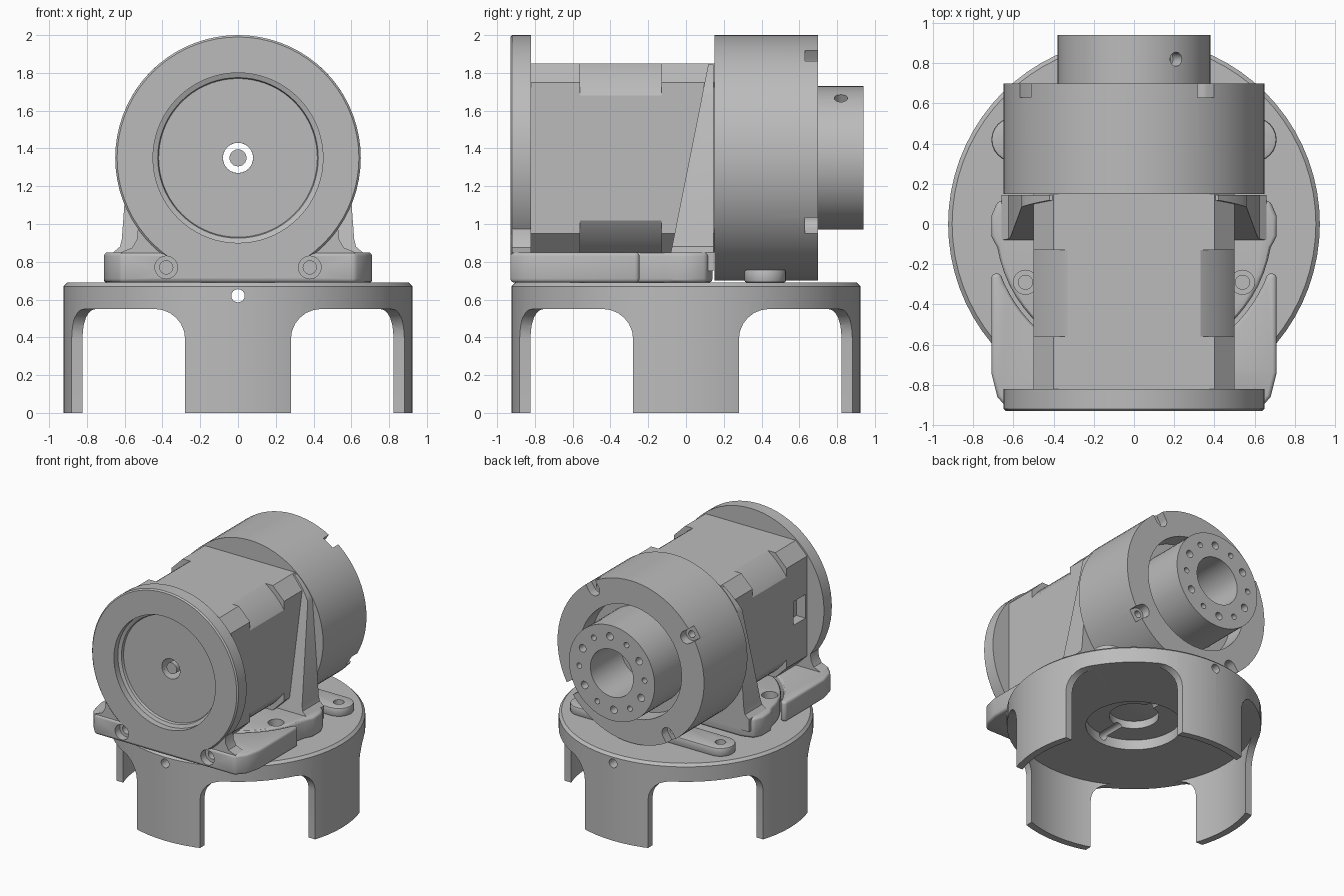
import bpy, bmesh
from math import sin, cos, pi, radians, sqrt
from mathutils import Vector, Matrix

cube = bpy.data.objects.get("Cube")
if cube:
    bpy.data.objects.remove(cube)

grey = bpy.data.materials.new("machined grey")
grey.use_nodes = True
grey.diffuse_color = (0.5, 0.5, 0.5, 1)
grey.node_tree.nodes["Principled BSDF"].inputs["Base Color"].default_value = grey.diffuse_color

AXIS_Z = 1.35   # height of the motor axis
parts = []


def finish(name, bm, keep=True):
    bmesh.ops.recalc_face_normals(bm, faces=bm.faces[:])
    mesh = bpy.data.meshes.new(name)
    bm.to_mesh(mesh)
    bm.free()
    ob = bpy.data.objects.new(name, mesh)
    mesh.materials.append(grey)
    bpy.context.collection.objects.link(ob)
    if keep:
        parts.append(ob)
    return ob


def lathe(name, profile, upright=False, keep=True, steps=72):
    """Revolve a closed (radius, height) loop about z, or about the motor axis."""
    bm = bmesh.new()
    rings = []
    for i in range(steps):
        c, s = cos(2 * pi * i / steps), sin(2 * pi * i / steps)
        rings.append([bm.verts.new((r * c, r * s, h) if upright else (r * c, h, AXIS_Z + r * s))
                      for r, h in profile])
    n = len(profile)
    for i in range(steps):
        a, b = rings[i], rings[(i + 1) % steps]
        for j in range(n):
            k = (j + 1) % n
            bm.faces.new((a[j], a[k], b[k], b[j]))
    return finish(name, bm, keep)


def prism(name, pts, axis, lo, hi, keep=True):
    """Extrude a 2D outline along one axis."""
    place = {"x": lambda p, d: (d, p[0], p[1]),
             "y": lambda p, d: (p[0], d, p[1]),
             "z": lambda p, d: (p[0], p[1], d)}[axis]
    bm = bmesh.new()
    a = [bm.verts.new(place(p, lo)) for p in pts]
    b = [bm.verts.new(place(p, hi)) for p in pts]
    bm.faces.new(a)
    bm.faces.new(b[::-1])
    for i in range(len(pts)):
        j = (i + 1) % len(pts)
        bm.faces.new((a[i], a[j], b[j], b[i]))
    return finish(name, bm, keep)


def rod(name, radius, start, end, keep=False, sides=24):
    p, q = Vector(start), Vector(end)
    turn = (q - p).to_track_quat("Z", "Y").to_matrix().to_4x4()
    bm = bmesh.new()
    bmesh.ops.create_cone(bm, cap_ends=True, segments=sides, radius1=radius, radius2=radius,
                          depth=(q - p).length, matrix=Matrix.Translation((p + q) / 2) @ turn)
    return finish(name, bm, keep)


def apply_modifier(ob, mod):
    bpy.context.view_layer.objects.active = ob
    bpy.ops.object.modifier_apply(modifier=mod.name)


def bevel(ob, width, segments):
    mod = ob.modifiers.new("round", "BEVEL")
    mod.width, mod.segments = width, segments
    mod.limit_method, mod.angle_limit = "ANGLE", radians(40)
    apply_modifier(ob, mod)


def cut(cutter, *targets):
    for ob in targets:
        mod = ob.modifiers.new("cut", "BOOLEAN")
        mod.operation, mod.solver, mod.object = "DIFFERENCE", "EXACT", cutter
        apply_modifier(ob, mod)
    bpy.data.objects.remove(cutter)


def mirrored(half):
    return half + [(-x, y) for x, y in reversed(half)]


def arc(r, a0, a1, n=14):
    angles = [radians(a0 + (a1 - a0) * i / n) for i in range(n + 1)]
    return [(r * cos(a), r * sin(a)) for a in angles]


# Round stand with four legs
stand = lathe("stand", [(.18, .69), (.905, .69), (.925, .67), (.925, 0), (.87, 0),
                        (.87, .55), (.35, .55), (.35, .63), (.18, .63)], upright=True)
for sx in (1, -1):
    for sy in (1, -1):
        square = [(sx * .28, sy * .28), (sx * 1.4, sy * .28), (sx * 1.4, sy * 1.4), (sx * .28, sy * 1.4)]
        gap = prism("leg_gap", square, "z", -.6, .55, keep=False)
        bevel(gap, .16, 6)
        cut(gap, stand)
cut(rod("rim_hole", .035, (0, -1, .62), (0, 1, .62)), stand)

# Front foot with two arms and rear foot with a round nose
front_foot = prism("front_foot", mirrored([(.62, -.93), (.68, -.86), (.71, -.74), (.71, -.25)]
                                          + arc(.71, -20, -86)), "z", .69, .85)
rear_foot = prism("rear_foot", mirrored([(.58, .14), (.68, .11), (.71, .04), (.71, -.06)]
                                        + arc(.69, -10, -86)), "z", .69, .85)
for foot in (front_foot, rear_foot):
    bevel(foot, .02, 3)

# Front flange with a stepped recess
flange = lathe("front_flange", [(.08, -.85), (.42, -.85), (.425, -.87), (.45, -.88), (.45, -.93),
                                (.64, -.93), (.65, -.92), (.65, -.82), (.08, -.82)])

# Motor body: chamfered square with a turned waist
motor_body = prism("motor_body", [(x, AXIS_Z + z) for x, z in mirrored(
    [(.4, .5), (.5, .4), (.5, -.4), (.4, -.5)])], "y", -.83, .15)
cut(lathe("waist", [(.6, -.56), (.9, -.56), (.9, -.13), (.6, -.13)], keep=False), motor_body)
pocket = prism("pocket", [(-.8, 1.26), (-.65, 1.26), (-.65, 1.45), (-.8, 1.45)], "x", -.6, -.42, keep=False)
cut(pocket, motor_body)

# Rear bracket with sloping ribs
crown = [(min(x, .615), AXIS_Z + min(z, .495)) for x, z in arc(.65, 49.6, 18, 10)]
bracket = prism("rear_bracket", mirrored(crown[:7] + [(.615, .92), (.625, .88), (.66, .85), (.66, .75)]),
                "y", -.1, .145)
cut(prism("slope", [(-.13, .6), (.129, 1.9), (-.5, 1.9), (-.5, .6)], "x", -1, 1, keep=False), bracket)

# Gear housing and hollow output shaft
housing = lathe("gear_housing", [(.08, .15), (.65, .15), (.65, .70), (.45, .70), (.45, .55), (.08, .55)])
shaft = lathe("output_shaft", [(.19, .94), (.38, .94), (.38, .53), (.19, .53)])

# Bore through the middle and its centre pin
for ob in (motor_body, bracket):
    cut(rod("bore", .08, (0, -1, AXIS_Z), (0, 1, AXIS_Z)), ob)
rod("centre_pin", .045, (0, -.84, AXIS_Z), (0, -.5, AXIS_Z), keep=True)


def on_ring(r, angle, y):
    return (r * cos(angle), y, AXIS_Z + r * sin(angle))


# Four screw notches on the housing rim
tilt = radians(56.5)
for i in range(4):
    a = tilt + i * pi / 2
    out = Vector((cos(a), sin(a)))
    side = Vector((-out.y, out.x)) * .05
    centre = Vector((0, AXIS_Z))
    outline = [centre + out * .8 - side, centre + out * .8 + side]
    for k in range(9):
        t = a + pi / 2 + pi * k / 8
        outline.append(centre + out * .59 + Vector((cos(t), sin(t))) * .05)
    cut(prism("notch", [tuple(p) for p in outline], "y", .63, .8, keep=False), housing)
    cut(rod("notch_hole", .028, on_ring(.59, a, .5), on_ring(.59, a, .66), sides=16), housing)

# Shaft face holes, alternating in size, and one set screw hole
for i in range(12):
    a = tilt + i * pi / 6
    cut(rod("face_hole", .03 if i % 2 else .022, on_ring(.29, a, .8), on_ring(.29, a, 1), sides=16), shaft)
cut(rod("set_screw_hole", .035, on_ring(.3, tilt, .82), on_ring(.5, tilt, .82)), shaft)

for s, side in ((1, "left"), (-1, "right")):
    # Mounting ears beneath the housing
    tip = [(s * (.6 + x), .42 + y) for x, y in arc(.11, -90, 90, 12)]
    ear = prism(side + "_ear", [(s * .15, .31)] + tip + [(s * .15, .53)], "z", .69, .76)
    bevel(ear, .012, 2)
    cut(rod("ear_hole", .04, (s * .6, .42, .6), (s * .6, .42, .9)), ear)
    # Fillets where the flange meets the foot
    prism(side + "_fillet", [(s * x, z) for x, z in [(.38, .83), (.42, .87), (.53, .975), (.535, .92),
                                                    (.56, .875), (.62, .85), (.62, .83)]], "y", -.92, -.82)
    # Counterbored screw holes
    for r, depth in ((.06, .06), (.035, .13)):
        cut(rod("front_screw", r, (s * .38, -1, .77), (s * .38, -.93 + depth, .77)), front_foot, flange)
        cut(rod("foot_screw", r, (s * .54, -.29, 1), (s * .54, -.29, .85 - depth)), rear_foot)

# Smooth the round faces, keep machined edges crisp
bpy.ops.object.select_all(action="DESELECT")
for ob in parts:
    ob.select_set(True)
bpy.context.view_layer.objects.active = parts[0]
bpy.ops.object.shade_smooth_by_angle(angle=radians(30))
